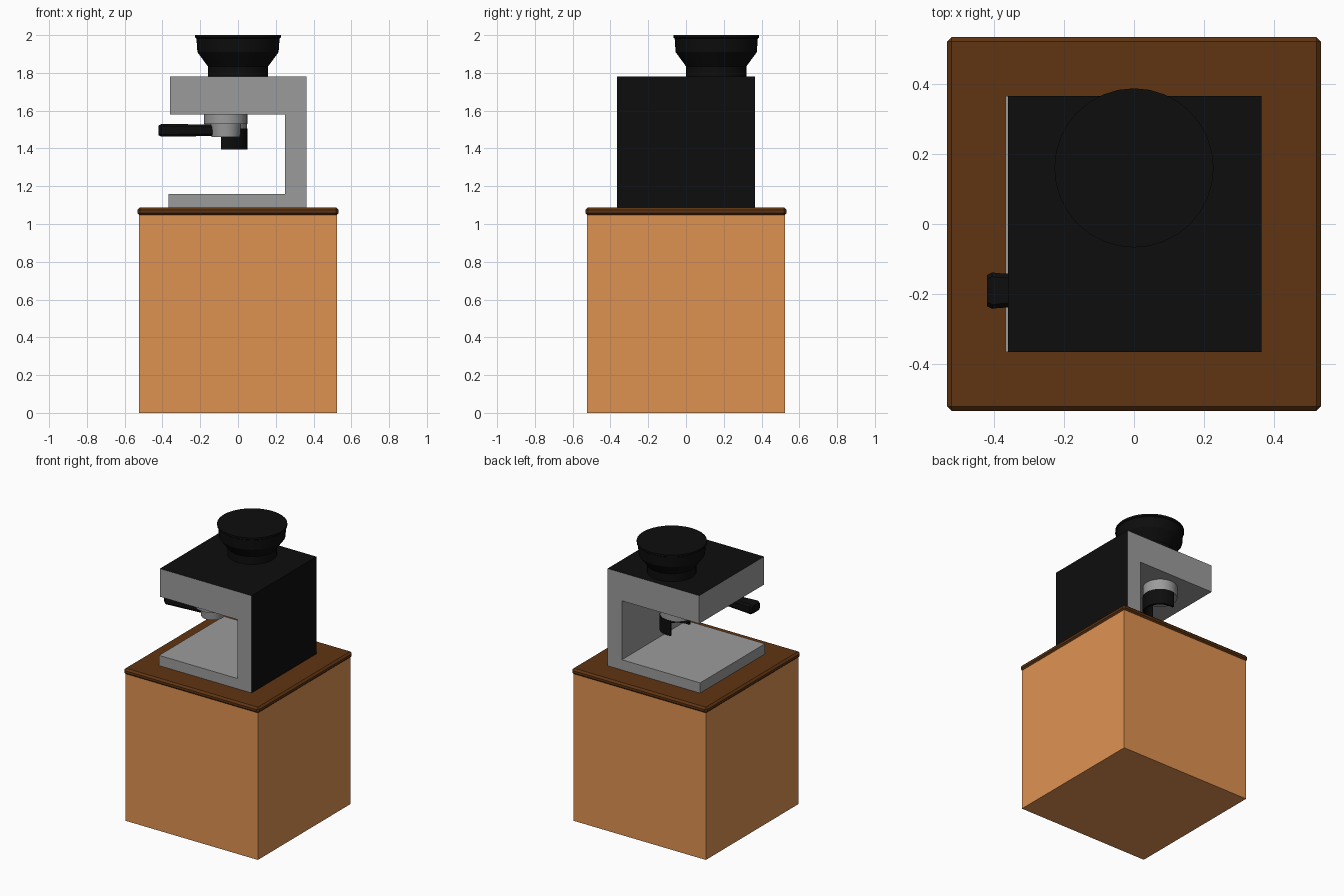
import bpy, bmesh, math

if "Cube" in bpy.data.objects:
    bpy.data.objects.remove(bpy.data.objects["Cube"])


def material(name, r, g, b):
    m = bpy.data.materials.new(name)
    m.diffuse_color = (r, g, b, 1)
    m.use_nodes = True
    m.node_tree.nodes["Principled BSDF"].inputs["Base Color"].default_value = m.diffuse_color
    return m


WOOD = material("orange_wood", 0.74, 0.29, 0.083)
BROWN = material("brown_wood", 0.115, 0.034, 0.006)
BLACK = material("black", 0.004, 0.004, 0.004)
STEEL = material("steel", 0.33, 0.33, 0.33)


def finish(name, bm, *mats, smooth=False):
    bmesh.ops.recalc_face_normals(bm, faces=bm.faces)
    me = bpy.data.meshes.new(name)
    bm.to_mesh(me)
    bm.free()
    ob = bpy.data.objects.new(name, me)
    bpy.context.collection.objects.link(ob)
    for m in mats:
        me.materials.append(m)
    if smooth:
        bpy.ops.object.select_all(action='DESELECT')
        ob.select_set(True)
        bpy.context.view_layer.objects.active = ob
        bpy.ops.object.shade_smooth_by_angle(angle=math.radians(30))
    return ob


def box(name, half, z0, z1, mat, bevel=0):
    bm = bmesh.new()
    bmesh.ops.create_cube(bm, size=1)
    for v in bm.verts:
        v.co = (v.co.x * 2 * half, v.co.y * 2 * half, z0 + (v.co.z + 0.5) * (z1 - z0))
    if bevel:
        bmesh.ops.bevel(bm, geom=bm.edges[:], offset=bevel, segments=1, affect='EDGES')
    return finish(name, bm, mat)


def loft(bm, rings):
    """Skin closed rings of points and cap both ends."""
    vs = [[bm.verts.new(p) for p in ring] for ring in rings]
    n = len(vs[0])
    for a, b in zip(vs, vs[1:]):
        for i in range(n):
            bm.faces.new((a[i], a[(i + 1) % n], b[(i + 1) % n], b[i]))
    bm.faces.new(vs[0])
    bm.faces.new(vs[-1])


def turned(name, cx, cy, profile, mat, sides=32):
    """Round part from (radius, z) pairs."""
    bm = bmesh.new()
    ang = [2 * math.pi * i / sides for i in range(sides)]
    loft(bm, [[(cx + r * math.cos(a), cy + r * math.sin(a), z) for a in ang] for r, z in profile])
    return finish(name, bm, mat, smooth=True)


# Cabinet and countertop
box("cabinet", 0.523, 0, 1.048, WOOD)
box("countertop", 0.533, 1.045, 1.087, BROWN, bevel=0.013)

# C-shaped machine body with black top and right side
bm = bmesh.new()
profile = [(-0.367, 1.087), (0.363, 1.087), (0.363, 1.78), (-0.36, 1.78),
           (-0.36, 1.58), (0.25, 1.58), (0.25, 1.16), (-0.367, 1.16)]
loft(bm, [[(x, y, z) for x, z in profile] for y in (-0.365, 0.365)])
bm.normal_update()
for f in bm.faces:
    c = f.calc_center_median()
    if c.x > 0.36 or c.z > 1.77:
        f.material_index = 1
finish("machine_body", bm, STEEL, BLACK)

# Bean hopper
turned("bean_hopper", 0, 0.16,
       [(0.16, 1.78), (0.16, 1.835), (0.215, 1.91), (0.22, 1.982), (0.227, 1.987), (0.227, 2.0)], BLACK)

# Brewing head and filter basket at the front
GX, GY = -0.065, 0.19
turned("brew_head", GX, -GY, [(0.115, 1.53), (0.115, 1.58)], STEEL)
turned("filter_basket", GX, -GY, [(0.076, 1.46), (0.082, 1.53)], STEEL)

# Filter handle, widening to a chamfered end
bm = bmesh.new()
rings = []
for x, w, h in [(-0.13, 0.034, 0.030), (-0.39, 0.050, 0.034), (-0.405, 0.052, 0.034), (-0.42, 0.044, 0.026)]:
    c = 0.012
    pts = [(-w, -h + c), (-w + c, -h), (w - c, -h), (w, -h + c),
           (w, h - c), (w - c, h), (-w + c, h), (-w, h - c)]
    rings.append([(x, -GY + y, 1.496 + z) for y, z in pts])
loft(bm, rings)
finish("filter_handle", bm, BLACK)

# Grinder outlet at the back, with its coffee disc
turned("grinder_head", GX, GY, [(0.113, 1.5), (0.113, 1.58)], STEEL)
turned("coffee_outlet", GX, GY, [(0.072, 1.495), (0.072, 1.505)], WOOD)

# Half-round guard shell below the grinder, open to the left
bm = bmesh.new()
half, steps = math.radians(103), 18
rings = []
for i in range(steps + 1):
    a = -half + 2 * half * i / steps
    rings.append([(GX + r * math.cos(a), GY + r * math.sin(a), z)
                  for r, z in [(0.1, 1.395), (0.115, 1.395), (0.115, 1.505), (0.1, 1.505)]])
loft(bm, rings)
finish("grinder_guard", bm, BLACK, smooth=True)
